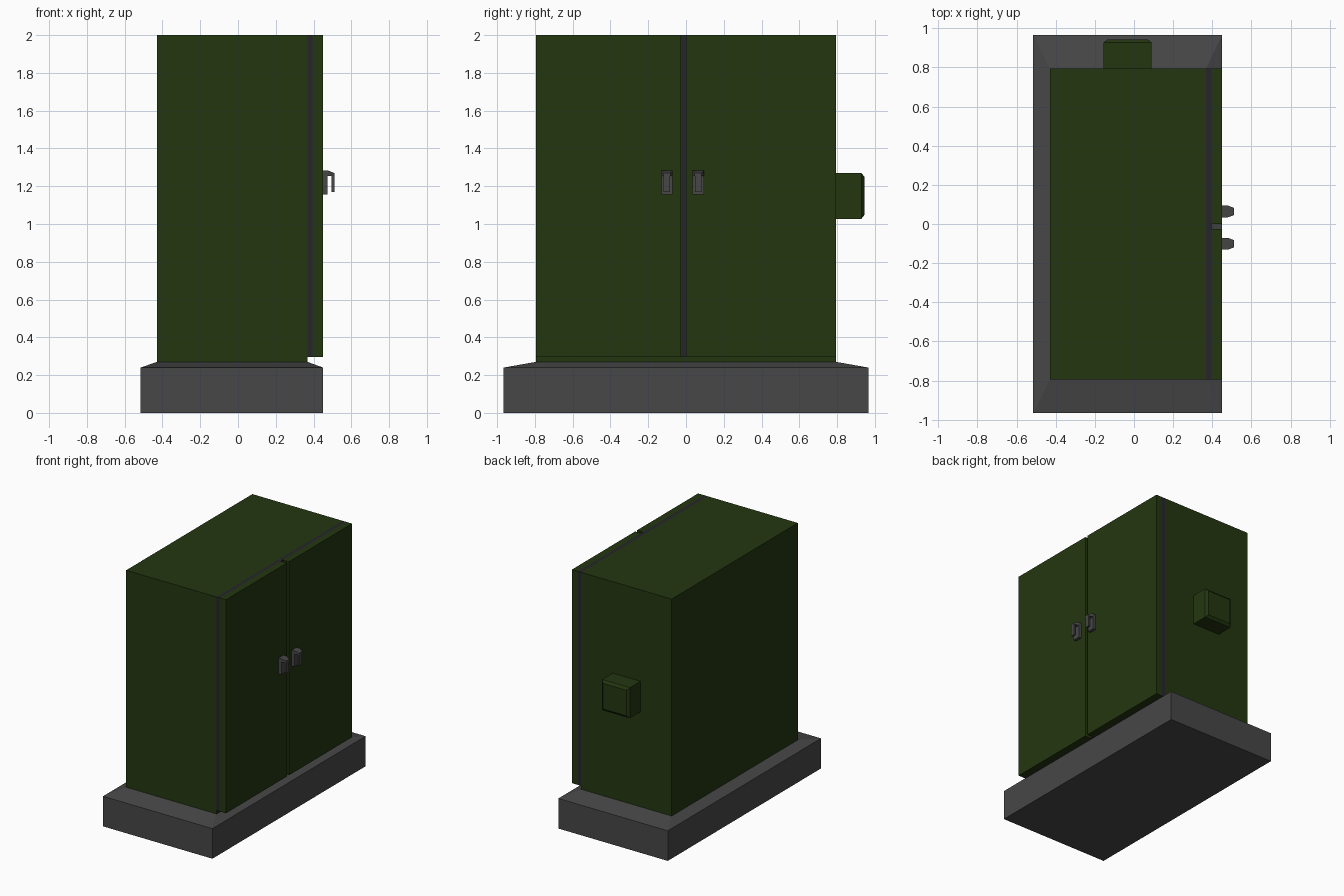
import bpy, bmesh

if "Cube" in bpy.data.objects:
    bpy.data.objects.remove(bpy.data.objects["Cube"], do_unlink=True)


def material(name, r, g, b):
    m = bpy.data.materials.new(name)
    m.use_nodes = True
    m.diffuse_color = (r, g, b, 1)
    bsdf = m.node_tree.nodes["Principled BSDF"]
    bsdf.inputs["Base Color"].default_value = (r, g, b, 1)
    bsdf.inputs["Roughness"].default_value = 0.8
    return m


green = material("dark green paint", 0.017, 0.037, 0.005)
grey = material("concrete grey", 0.063, 0.063, 0.063)
rubber = material("dark seal", 0.019, 0.018, 0.023)


def finish(name, bm, mat):
    bmesh.ops.recalc_face_normals(bm, faces=bm.faces)
    mesh = bpy.data.meshes.new(name)
    bm.to_mesh(mesh)
    bm.free()
    mesh.materials.append(mat)
    obj = bpy.data.objects.new(name, mesh)
    bpy.context.collection.objects.link(obj)
    return obj


def loft(name, rings, mat):
    """Join equal-length rings of points and cap both ends."""
    bm = bmesh.new()
    loops = [[bm.verts.new(p) for p in ring] for ring in rings]
    n = len(loops[0])
    for a, b in zip(loops, loops[1:]):
        for i in range(n):
            j = (i + 1) % n
            bm.faces.new((a[i], a[j], b[j], b[i]))
    bm.faces.new(loops[0])
    bm.faces.new(loops[-1])
    return finish(name, bm, mat)


def rect(x0, x1, y0, y1, z):
    return [(x0, y0, z), (x1, y0, z), (x1, y1, z), (x0, y1, z)]


def box(name, x, y, z, mat):
    return loft(name, [rect(*x, *y, z[0]), rect(*x, *y, z[1])], mat)


# Plinth with sloped top
side = 0.795
loft("plinth", [rect(-0.515, 0.45, -0.965, 0.965, 0),
                rect(-0.515, 0.45, -0.965, 0.965, 0.24),
                rect(-0.43, 0.368, -side, side, 0.27)], grey)

# Cabinet, door seal and the two doors
box("cabinet_body", (-0.43, 0.368), (-side, side), (0.27, 2), green)
box("door_seal", (0.368, 0.395), (-side, side), (0.297, 2), rubber)
box("right_door", (0.395, 0.45), (-side, -0.026), (0.297, 2), green)
box("left_door", (0.395, 0.45), (0, side), (0.297, 2), green)


# Connection box with chamfered outer face
def upright(y, inset):
    x0, x1, z0, z1 = -0.155 + inset, 0.09 - inset, 1.027 + inset, 1.271 - inset
    return [(x0, y, z0), (x1, y, z0), (x1, y, z1), (x0, y, z1)]


loft("side_box", [upright(side, 0), upright(0.928, 0), upright(0.944, 0.02)], green)


# Door handles: back plate, tapered hood and hanging lever
for label, y in (("right", -0.101), ("left", 0.064)):
    box(label + "_handle_plate", (0.45, 0.474), (y - 0.03, y + 0.03), (1.155, 1.265), grey)
    plan = [(0.45, -0.03), (0.48, -0.03), (0.51, -0.019),
            (0.51, 0.019), (0.48, 0.03), (0.45, 0.03)]
    top = [(px, y + py, 1.27 if px > 0.5 else 1.282) for px, py in plan]
    bottom = [(px, y + py, 1.255) for px, py in plan]
    loft(label + "_handle_hood", [bottom, top], grey)
    box(label + "_handle_lever", (0.496, 0.51), (y - 0.017, y + 0.017), (1.17, 1.26), grey)
